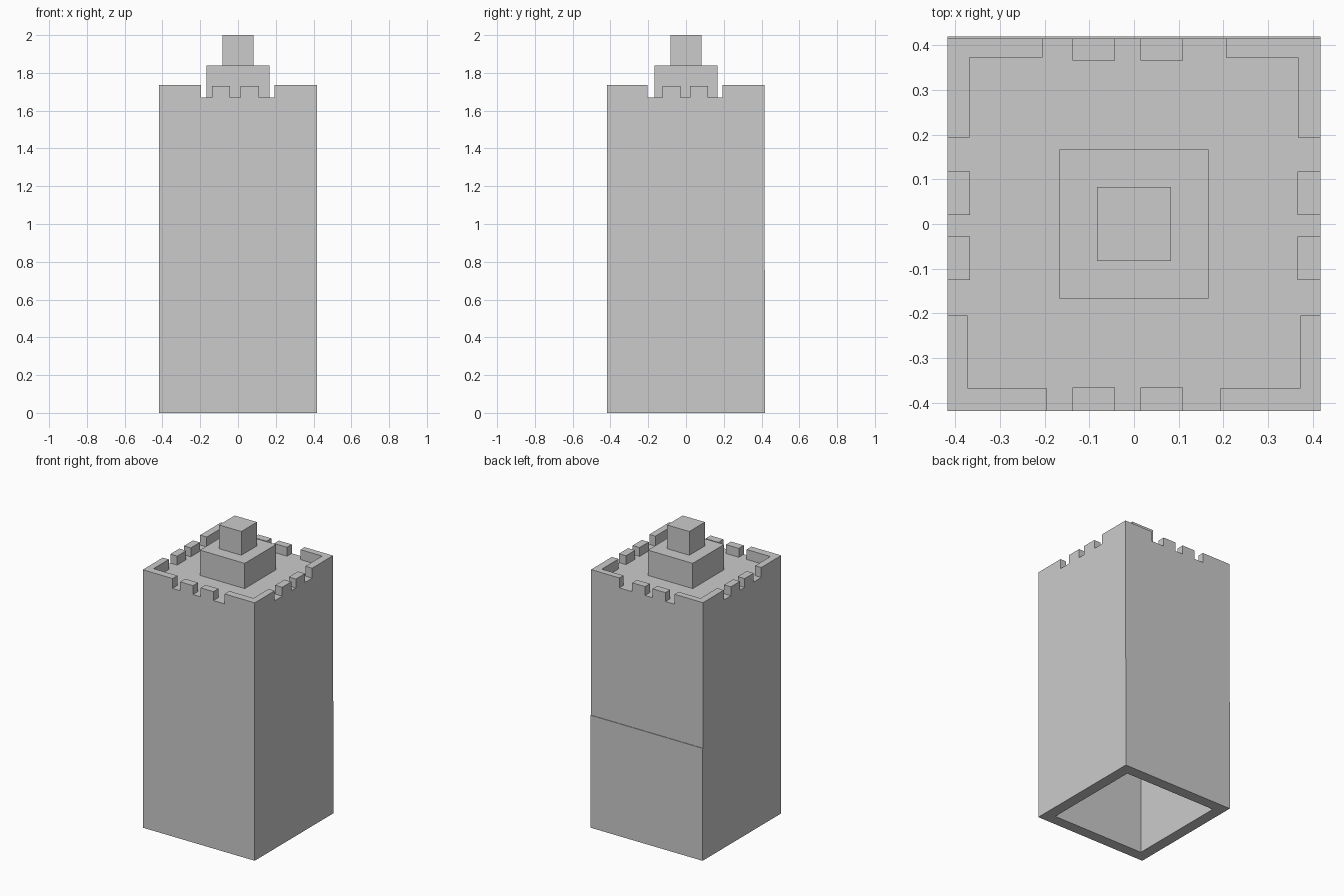
import bpy
import bmesh

cube = bpy.data.objects.get("Cube")
if cube:
    bpy.data.objects.remove(cube, do_unlink=True)

# Single stone colour
stone = bpy.data.materials.new("light_grey_stone")
stone.use_nodes = True
stone.diffuse_color = (0.6, 0.6, 0.6, 1)
stone.node_tree.nodes["Principled BSDF"].inputs["Base Color"].default_value = (0.6, 0.6, 0.6, 1)

HALF = 0.417      # half width of the tower
BACK = 0.415      # back face of the upper tower
FRONT = -0.418
ROOF = 1.67
INNER = 0.312     # half width of the hollow
CEILING = 1.56


def finish(name, bm):
    bmesh.ops.recalc_face_normals(bm, faces=bm.faces)
    mesh = bpy.data.meshes.new(name)
    bm.to_mesh(mesh)
    bm.free()
    mesh.materials.append(stone)
    obj = bpy.data.objects.new(name, mesh)
    bpy.context.collection.objects.link(obj)
    return obj


def prism(name, outline, z0, z1):
    """Extrude a flat outline upwards from z0 to z1."""
    bm = bmesh.new()
    base = bm.faces.new([bm.verts.new((x, y, z0)) for x, y in outline])
    top = bmesh.ops.extrude_face_region(bm, geom=[base])["geom"]
    verts = [v for v in top if isinstance(v, bmesh.types.BMVert)]
    bmesh.ops.translate(bm, verts=verts, vec=(0, 0, z1 - z0))
    if not base.is_valid or not any(abs(f.normal.z) > 0.5 and f.calc_center_median().z < z0 + 1e-4
                                    for f in bm.faces):
        bm.faces.new([v for v in bm.verts if v not in verts])
    return finish(name, bm)


def box(name, x0, x1, y0, y1, z0, z1):
    return prism(name, [(x0, y0), (x1, y0), (x1, y1), (x0, y1)], z0, z1)


# Hollow tower: stepped back profile, with the base face inset and pushed up
bm = bmesh.new()
STEP, LEDGE = 0.757, 0.419
profile = [(FRONT, 0), (LEDGE, 0), (LEDGE, STEP), (BACK, STEP), (BACK, ROOF), (FRONT, ROOF)]
side = bm.faces.new([bm.verts.new((-HALF, y, z)) for y, z in profile])
far = bmesh.ops.extrude_face_region(bm, geom=[side], use_keep_orig=True)["geom"]
bmesh.ops.translate(bm, verts=[v for v in far if isinstance(v, bmesh.types.BMVert)],
                    vec=(2 * HALF, 0, 0))
bmesh.ops.recalc_face_normals(bm, faces=bm.faces)
floor = min(bm.faces, key=lambda f: f.calc_center_median().z)
bmesh.ops.inset_region(bm, faces=[floor], thickness=HALF - INNER)
pit = bmesh.ops.extrude_face_region(bm, geom=[floor])["geom"]
bmesh.ops.translate(bm, verts=[v for v in pit if isinstance(v, bmesh.types.BMVert)],
                    vec=(0, 0, CEILING))
if floor.is_valid:
    bmesh.ops.delete(bm, geom=[floor], context="FACES_ONLY")
finish("tower_body", bm)

# Stepped rooftop turret
box("turret_base", -0.167, 0.167, -0.167, 0.167, ROOF, 1.84)
box("turret_top", -0.083, 0.083, -0.083, 0.083, 1.84, 2.0)

# L-shaped corner battlements: direction, arm ends and arm inner faces
corners = {
    "front_right": (-1, -1, 0.195, 0.205, 0.372, 0.367),
    "front_left": (1, -1, 0.193, 0.205, 0.372, 0.367),
    "back_right": (-1, 1, 0.205, 0.193, 0.368, 0.372),
    "back_left": (1, 1, 0.206, 0.193, 0.367, 0.372),
}
for name, (sx, sy, ex, ey, ix, iy) in corners.items():
    edge = BACK if sy > 0 else -FRONT
    outline = [(ex, edge), (HALF, edge), (HALF, ey), (ix, ey), (ix, iy), (ex, iy)]
    prism(name + "_corner_battlement", [(sx * x, sy * y) for x, y in outline], ROOF, 1.737)

# Pairs of small merlons along each side
for i, (a, b) in enumerate([(-0.138, -0.042), (0.014, 0.11)]):
    box(f"front_merlon_{i}", a, b, FRONT, -0.365, ROOF, 1.73)
    box(f"back_merlon_{i}", a, b, 0.365, BACK, ROOF, 1.73)
for i, (a, b) in enumerate([(-0.125, -0.028), (0.02, 0.117)]):
    box(f"right_merlon_{i}", -HALF, -0.366, a, b, ROOF, 1.73)
    box(f"left_merlon_{i}", 0.365, HALF, a, b, ROOF, 1.73)
